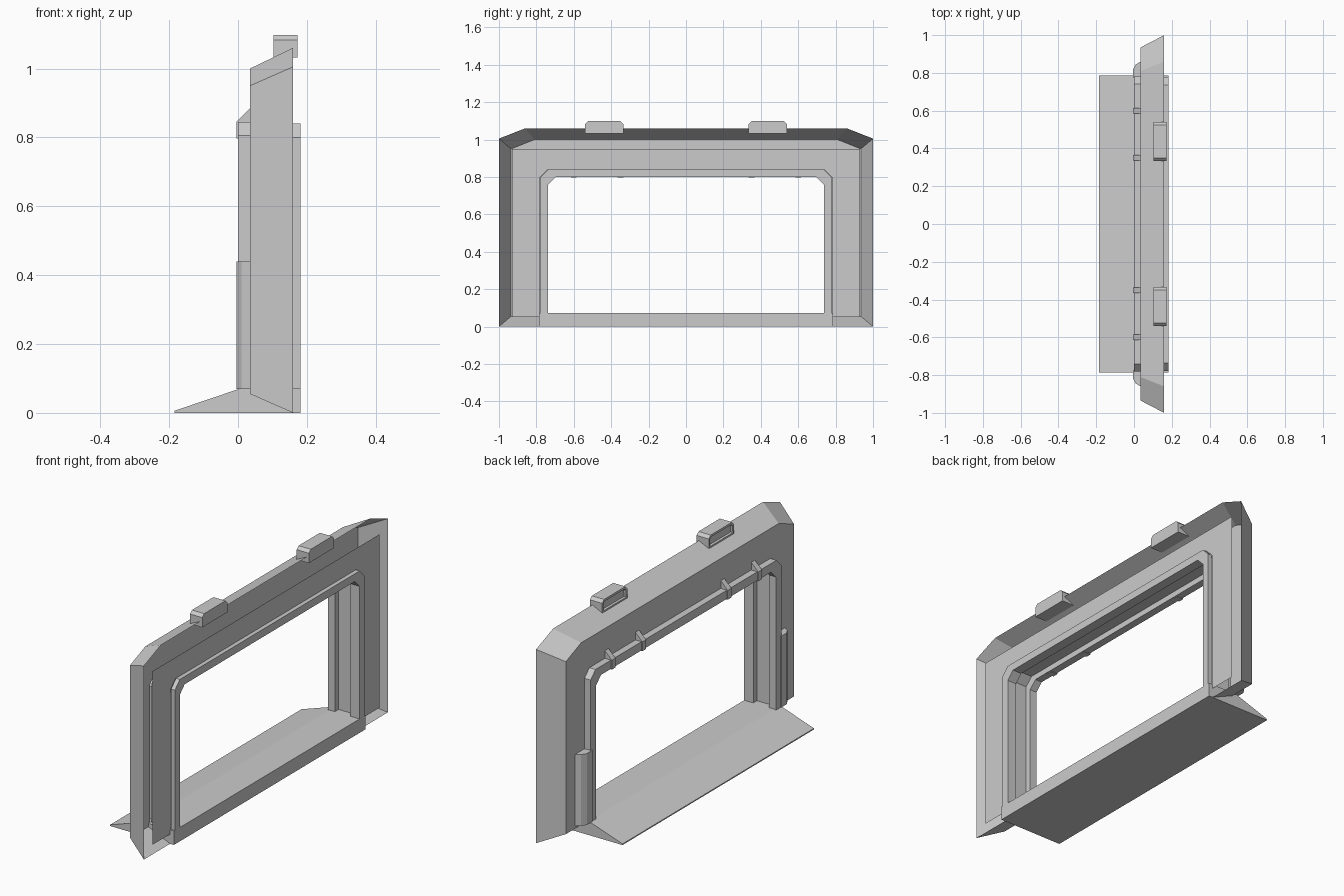
import bpy, bmesh

cube = bpy.data.objects.get("Cube")
if cube:
    bpy.data.objects.remove(cube, do_unlink=True)

grey = bpy.data.materials.new("light_grey_metal")
grey.use_nodes = True
grey.diffuse_color = (0.6, 0.6, 0.6, 1)
grey.node_tree.nodes["Principled BSDF"].inputs["Base Color"].default_value = (0.6, 0.6, 0.6, 1)


def finish(name, bm):
    bmesh.ops.recalc_face_normals(bm, faces=bm.faces)
    mesh = bpy.data.meshes.new(name)
    bm.to_mesh(mesh)
    bm.free()
    mesh.materials.append(grey)
    obj = bpy.data.objects.new(name, mesh)
    bpy.context.collection.objects.link(obj)
    return obj


def arch(x, half, bottom, top, cut_y=0.0, cut_z=0.0):
    """Open doorway outline with chamfered upper corners."""
    side = [(x, half, bottom), (x, half, top - cut_z), (x, half - cut_y, top)]
    return side + [(px, -py, pz) for px, py, pz in reversed(side)]


def loft(name, arches):
    """Skin a series of doorway outlines."""
    bm = bmesh.new()
    rows = [[bm.verts.new(p) for p in a] for a in arches]
    for r, s in zip(rows, rows[1:]):
        for i in range(len(r) - 1):
            bm.faces.new((r[i], r[i + 1], s[i + 1], s[i]))
    bmesh.ops.remove_doubles(bm, verts=bm.verts, dist=0.0001)
    return finish(name, bm)


def prism(name, profile, start, end, axis="y"):
    """Extrude an (x, z) profile along y, or an (x, y) profile along z."""
    bm = bmesh.new()
    place = (lambda a, b, t: (a, t, b)) if axis == "y" else (lambda a, b, t: (a, b, t))
    lo = [bm.verts.new(place(a, b, start)) for a, b in profile]
    hi = [bm.verts.new(place(a, b, end)) for a, b in profile]
    bm.faces.new(lo)
    bm.faces.new(hi)
    for i in range(len(lo)):
        j = (i + 1) % len(lo)
        bm.faces.new((lo[i], lo[j], hi[j], hi[i]))
    return finish(name, bm)


# Flared outer shell with its rear wall
loft("outer_shell", [
    arch(0.16, 1.0, 0.0, 1.06, 0.14, 0.055),
    arch(0.035, 0.935, 0.055, 1.0, 0.125, 0.05),
    arch(0.035, 0.77, 0.055, 0.83, 0.04, 0.04),
])

# Flat front panel set inside the shell
loft("front_panel", [
    arch(0.16, 0.93, 0.05, 0.95),
    arch(0.16, 0.78, 0.05, 0.84, 0.04, 0.04),
])

# Door casing: front trim, sliding groove and rear trim in one sweep
steps = [(0.16, 0.04), (0.182, 0.04), (0.182, 0), (0.13, 0), (0.13, 0.03),
         (0.04, 0.03), (0.04, 0), (0, 0), (0, 0.045), (0.035, 0.045)]
loft("door_casing", [arch(x, 0.737 + d, 0.06, 0.80 + d, 0.04, 0.04) for x, d in steps])

# Sill with sloping ramp
prism("sill_ramp", [(-0.185, 0), (-0.185, 0.006), (0.01, 0.072), (0.182, 0.072), (0.182, 0)],
      -0.785, 0.785)

# Clamps along the rear trim
clamp = [(-0.005, 0.797), (-0.005, 0.845), (0.035, 0.885), (0.035, 0.797)]
for y in (-0.6, -0.35, 0.35, 0.6):
    prism("trim_clamp", clamp, y - 0.015, y + 0.015)

for side, label in ((1, "left"), (-1, "right")):
    # Shell foot, sloping out to the ground
    bm = bmesh.new()
    foot = [(0.16, 1.0, 0), (0.16, 0.78, 0), (0.035, 0.78, 0.055), (0.035, 0.935, 0.055)]
    bm.faces.new([bm.verts.new((x, side * y, z)) for x, y, z in foot])
    finish("shell_foot_" + label, bm)

    # Lower guard beside the rear trim
    guard = [(0.035, 0.86), (0.01, 0.845), (-0.005, 0.82), (-0.005, 0.775), (0.035, 0.775)]
    prism("side_guard_" + label, [(x, side * y) for x, y in guard], 0.07, 0.44, "z")

    # Lamp housing on top, with a recessed rear face
    bm = bmesh.new()
    bmesh.ops.create_cube(bm, size=1)
    for v in bm.verts:
        v.co = (0.138 + v.co.x * 0.07, side * 0.437 + v.co.y * 0.205, 1.065 + v.co.z * 0.066)
    rims = [e for e in bm.edges
            if all(v.co.z > 1.07 for v in e.verts)
            and abs(e.verts[0].co.y - e.verts[1].co.y) < 0.01]
    bmesh.ops.bevel(bm, geom=rims, offset=0.015, segments=1, affect="EDGES")
    bm.normal_update()
    rear = min(bm.faces, key=lambda f: f.calc_center_median().x)
    bmesh.ops.inset_individual(bm, faces=[rear], thickness=0.012, depth=0)
    inner = bmesh.ops.inset_individual(bm, faces=[rear], thickness=0.002, depth=-0.012)
    finish("lamp_housing_" + label, bm)
